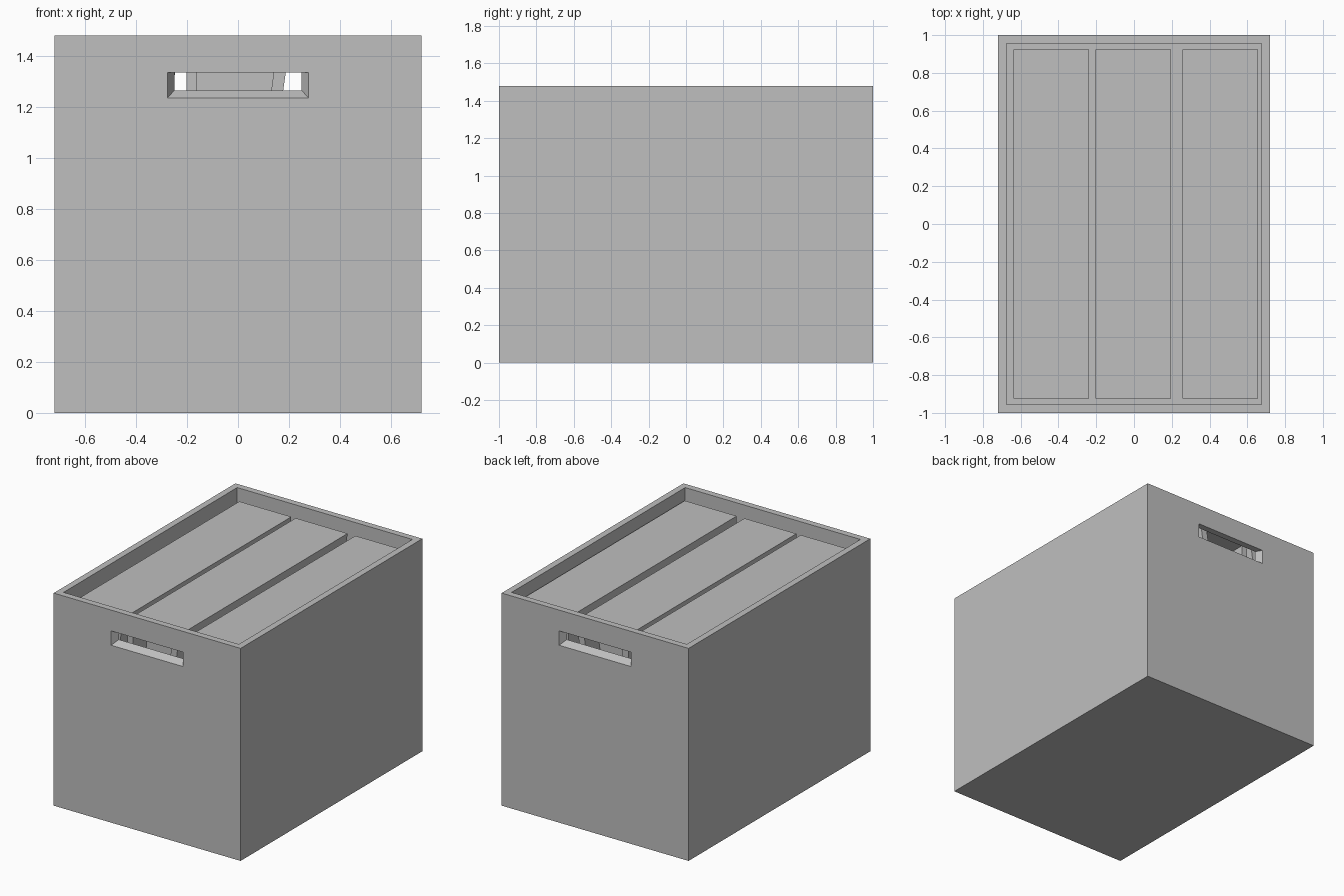
import bpy
import bmesh

cube = bpy.data.objects.get("Cube")
if cube:
    bpy.data.objects.remove(cube, do_unlink=True)

grey = bpy.data.materials.new("plain_grey")
grey.use_nodes = True
colour = (0.52, 0.52, 0.52, 1)
grey.diffuse_color = colour
grey.node_tree.nodes["Principled BSDF"].inputs["Base Color"].default_value = colour


def loft(name, profile_a, profile_b, y_a, y_b):
    """Solid between two xz outlines placed at two depths."""
    bm = bmesh.new()
    a = [bm.verts.new((x, y_a, z)) for x, z in profile_a]
    b = [bm.verts.new((x, y_b, z)) for x, z in profile_b]
    bm.faces.new(a)
    bm.faces.new(b)
    for i in range(len(a)):
        j = (i + 1) % len(a)
        bm.faces.new((a[i], a[j], b[j], b[i]))
    bmesh.ops.recalc_face_normals(bm, faces=bm.faces)
    mesh = bpy.data.meshes.new(name)
    bm.to_mesh(mesh)
    bm.free()
    mesh.materials.append(grey)
    obj = bpy.data.objects.new(name, mesh)
    bpy.context.collection.objects.link(obj)
    return obj


def rect(half, low, high):
    return [(-half, low), (half, low), (half, high), (-half, high)]


def prism(name, profile, half_length):
    return loft(name, profile, profile, -half_length, half_length)


def cut(target, cutter):
    mod = target.modifiers.new(cutter.name, "BOOLEAN")
    mod.operation = "DIFFERENCE"
    mod.solver = "EXACT"
    mod.object = cutter
    cutter.hide_render = True
    cutter.hide_viewport = True


# Open box with a thick rim and floor
HEIGHT, WALL = 1.48, 0.045
box = prism("storage_box", rect(0.72, 0, HEIGHT), 1.0)
cut(box, prism("cavity_cutter", rect(0.675, WALL, HEIGHT + 0.1), 0.955))

# Grip slots that narrow towards the inside, one in each end
for side, label in ((-1, "front"), (1, "back")):
    slot = loft(label + "_grip_cutter", rect(0.304, 1.205, 1.335),
                rect(0.223, 1.295, 1.335), side * 1.045, side * 0.91)
    cut(box, slot)

# Three wedge-shaped folders standing spine up, each with a set-back filling
TOP, BOTTOM, LEAN = 1.405, 0.05, 0.14
CEILING = TOP - WALL


def right_edge(z, inset=0):
    return 0.197 - LEAN * (TOP - z) - inset


for label, x in (("right", -0.434), ("middle", 0), ("left", 0.46)):
    outer = [(-0.203, BOTTOM), (-0.203, TOP),
             (right_edge(TOP), TOP), (right_edge(BOTTOM), BOTTOM)]
    inner = [(right_edge(BOTTOM, 0.047), BOTTOM), (right_edge(CEILING, 0.047), CEILING),
             (-0.16, CEILING), (-0.16, BOTTOM)]
    cover = prism(label + "_folder_cover", outer + inner, 0.925)
    filling = prism(label + "_folder_filling", inner, 0.78)
    cover.location.x = filling.location.x = x
